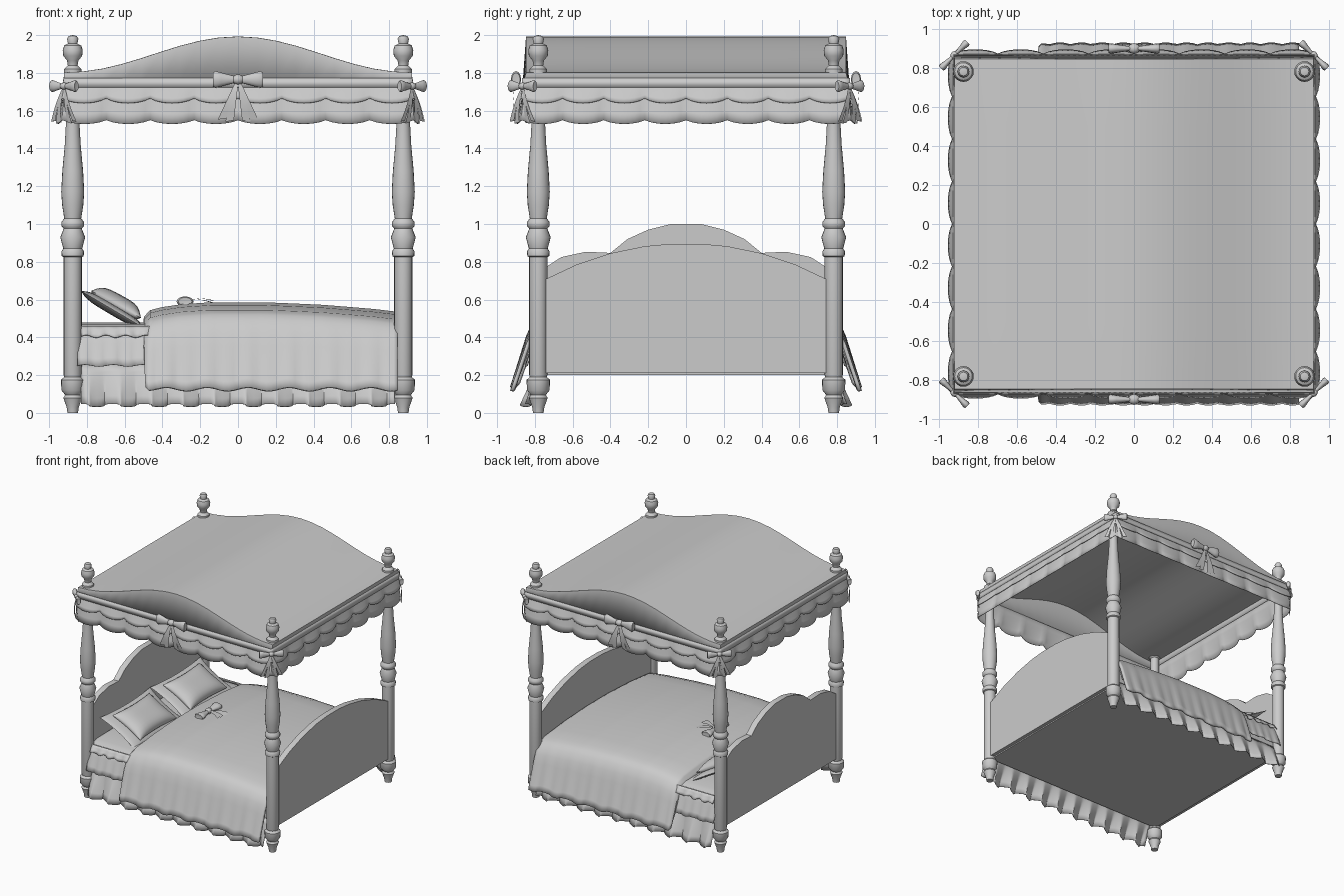
import bpy, bmesh, math
from mathutils import Matrix, Vector

if "Cube" in bpy.data.objects:
    bpy.data.objects.remove(bpy.data.objects["Cube"])

PI = math.pi


def finish(name, bm, angle=40, thick=0, matrix=None):
    bmesh.ops.remove_doubles(bm, verts=bm.verts, dist=1e-4)
    bmesh.ops.recalc_face_normals(bm, faces=bm.faces)
    me = bpy.data.meshes.new(name)
    bm.to_mesh(me)
    bm.free()
    ob = bpy.data.objects.new(name, me)
    bpy.context.collection.objects.link(ob)
    if matrix:
        ob.matrix_world = matrix
    bpy.ops.object.select_all(action='DESELECT')
    ob.select_set(True)
    bpy.context.view_layer.objects.active = ob
    bpy.ops.object.shade_smooth_by_angle(angle=math.radians(angle))
    if thick:
        mod = ob.modifiers.new("thickness", 'SOLIDIFY')
        mod.thickness = thick
        mod.offset = 0
    return ob


def grid(bm, fn, nu, nv):
    """Sheet of quads from fn(u, v), u and v in 0..1."""
    vs = [[bm.verts.new(fn(i / nu, j / nv)) for j in range(nv + 1)] for i in range(nu + 1)]
    for i in range(nu):
        for j in range(nv):
            bm.faces.new((vs[i][j], vs[i + 1][j], vs[i + 1][j + 1], vs[i][j + 1]))


def interp(pts, t):
    """Point at fraction t along a list of evenly weighted points."""
    f = min(max(t, 0), 1) * (len(pts) - 1)
    i = min(int(f), len(pts) - 2)
    return [a + (b - a) * (f - i) for a, b in zip(pts[i], pts[i + 1])]


def sheet(name, fn, nu, nv, thick=0, angle=40):
    bm = bmesh.new()
    grid(bm, fn, nu, nv)
    return finish(name, bm, angle, thick)


def box(name, lo, hi):
    bm = bmesh.new()
    bmesh.ops.create_cube(bm, size=1)
    for v in bm.verts:
        v.co = Vector([l + (c + .5) * (h - l) for c, l, h in zip(v.co, lo, hi)])
    return finish(name, bm, 30)


# turned posts with finials (radius, z)
POST = [(0, 0), (.028, 0), (.032, .03), (.05, .08), (.04, .095), (.06, .12), (.062, .175), (.045, .19),
        (.048, .2), (.048, .825), (.058, .83), (.06, .855), (.05, .87), (.066, .93), (.048, .975),
        (.06, .99), (.06, 1.01), (.045, 1.03), (.056, 1.1), (.061, 1.17), (.055, 1.28), (.042, 1.42),
        (.035, 1.55), (.034, 1.79), (.046, 1.8), (.046, 1.82), (.026, 1.84), (.03, 1.865), (.05, 1.89),
        (.053, 1.92), (.045, 1.945), (.025, 1.955), (.03, 1.98), (.022, 1.995), (0, 2.0)]
for sx, ex in ((-1, "head"), (1, "foot")):
    for sy, ey in ((-1, "front"), (1, "back")):
        bm = bmesh.new()
        n = len(POST) - 1

        def turned(u, v):
            r, z = POST[round(v * n)]
            return (sx * .875 + r * math.cos(2 * PI * u), sy * .782 + r * math.sin(2 * PI * u), z)
        grid(bm, turned, 20, n)
        bmesh.ops.dissolve_degenerate(bm, dist=1e-5, edges=bm.edges)
        finish(f"{ex}_{ey}_post", bm)


# head and foot boards: half outlines (y, z), mirrored and extruded
def board(name, half, x, t=.05):
    pts = half + [(-y, z) for y, z in reversed(half)]
    bm = bmesh.new()
    f = bm.faces.new([bm.verts.new((x - t / 2, y, z)) for y, z in pts])
    ext = bmesh.ops.extrude_face_region(bm, geom=[f])
    for g in ext["geom"]:
        if isinstance(g, bmesh.types.BMVert):
            g.co.x += t
    finish(name, bm, 30)


board("headboard", [(-.76, .21), (-.76, .76), (-.66, .825), (-.53, .853), (-.4, .847),
                    (-.31, .92), (-.2, .97), (-.08, 1.0)], -.875)
board("footboard", [(-.76, .21), (-.76, .7), (-.58, .785), (-.4, .845), (-.22, .882), (-.08, .895)], .875)

# bed base and mattress
box("bed_base", (-.87, -.77, .2), (.87, .77, .26))
box("mattress", (-.85, -.77, .25), (.85, .77, .45))

# sheet over the mattress with hanging sides and a short ruffle
half = [(.84, .25), (.815, .33), (.79, .41), (.765, .45), (.7, .468), (.3, .475)]
SHEET = half + [(-y, z) for y, z in reversed(half)]


def bedsheet(u, v):
    y, z = interp(SHEET, v)
    k = max(0, (.45 - z) / .2)
    w = math.sin(u * 2 * PI * 11)
    return (-.85 + 1.68 * u, y + math.copysign(.01 * k * w, y), z + .005 * k * w)


sheet("bed_sheet", bedsheet, 88, 22, .006)
for s, e in ((-1, "front"), (1, "back")):
    sheet(f"{e}_sheet_ruffle", lambda u, v: (
        -.83 + .5 * u, s * (.785 + .035 * v + .008 * v * math.sin(u * 40)),
        .46 - .055 * v + .007 * v * math.sin(u * 30)), 40, 3, .004)
    # pleated bed skirt
    sheet(f"{e}_bed_skirt", lambda u, v: (
        -.83 + 1.66 * u + .012 * v * math.sin(u * 2 * PI * 20),
        s * (.775 + .075 * v + .028 * v * math.sin(u * 2 * PI * 10)),
        .26 - .22 * v + .008 * v * math.cos(u * 2 * PI * 10)), 120, 5, .005)

# blanket draped over the bed
half = [(.912, .125), (.885, .22), (.86, .31), (.835, .4), (.81, .46), (.77, .51), (.7, .535), (.45, .56), (.15, .575)]
BLANKET = half + [(-y, z) for y, z in reversed(half)]
CROWN = [(-.492, -.1), (-.488, -.07), (-.46, -.04), (-.4, -.025), (-.3, -.01), (-.15, 0), (0, 0), (.15, 0),
         (.3, -.006), (.45, -.013), (.6, -.025), (.72, -.035), (.845, -.05)]


def blanket(u, v):
    x, dz = interp(CROWN, u)
    y, z = interp(BLANKET, v)
    k = min(1, max(0, (.5 - z) / .37))
    wave = math.sin(x * 29) * min(1, u * 4)
    tuck = max(0, 1 - u * 8)
    zz = z + dz * (1 - k) + .01 * k * wave + .035 * k * tuck
    return (x + .02 * k * k * tuck, y * (1 - .03 * tuck) + math.copysign(.01 * k * wave, y), zz)


sheet("blanket", blanket, 72, 34, .02)


# pillows: thin wide ones behind, plump ones in front
def pillow(name, hx, hy, t, loc, tilt):
    bm = bmesh.new()
    for s in (-1, 1):
        def puff(u, v):
            a, b = math.sin((u - .5) * PI), math.sin((v - .5) * PI)
            return (hx * a * (1 - .1 * (1 - b * b)), hy * b * (1 - .07 * (1 - a * a)),
                    s * t * ((1 - a ** 4) * (1 - b ** 4)) ** .6)
        grid(bm, puff, 14, 14)
    finish(name, bm, 60, 0, Matrix.Translation(loc) @ Matrix.Rotation(tilt, 4, 'Y'))


for y, e in ((-.34, "front"), (.34, "back")):
    pillow(f"{e}_large_pillow", .195, .34, .028, (-.665, y, .548), .53)
    pillow(f"{e}_small_pillow", .15, .25, .055, (-.645, y, .575), .5)


# canopy: arched roof with closed front and back
def canopy(u, v):
    end = u < .03 or u > .97
    x = .92 * min(1, max(-1, (u * 20 - 10) / 9))
    top = 1.80 + .19 * (.5 + .5 * math.cos(PI * x / .92)) ** 1.05
    if end:
        top = 1.74
    j = round(v * 12)
    y = (j - 6) / 5 * .845
    if j in (0, 12):
        y, top = math.copysign(.862, y), 1.74
    return (x, y, top)


sheet("canopy_roof", canopy, 20, 12, .006, 30)


# valance strips around the canopy: scalloped layers and a plain band
def strips(name, hx, hy, z0, h, flare, bulge, drop, nv=4):
    bm = bmesh.new()
    for along_x in (True, False):
        for s in (-1, 1):
            def strip(u, v):
                b = abs(math.sin(8 * PI * u)) ** .7
                la, lo = (hx, hy) if along_x else (hy, hx)
                a = (2 * u - 1) * (la + flare * v)
                o = s * (lo + v * (flare + bulge * b))
                z = z0 - v * (h + drop * b)
                return (a, o, z) if along_x else (o, a, z)
            grid(bm, strip, 64, nv)
    finish(name, bm, 35, .005)


strips("lower_valance", .912, .853, 1.74, .19, .018, .022, .02)
strips("upper_valance", .917, .858, 1.74, .075, .014, .022, .025)
strips("canopy_band", .922, .865, 1.772, .05, .004, 0, 0, 1)

# bows: two loops, a knot and two ribbon tails
LOOP = [(.012, 0), (.015, .018), (.05, .026), (.09, .037), (.12, .045), (.132, .036), (.128, 0)]


def bow(name, matrix, tail=.21):
    bm = bmesh.new()
    for s in (-1, 1):
        def loop(u, v):
            x, r = LOOP[round(v * 6)]
            return (s * x, .6 * r * math.cos(2 * PI * u), r * math.sin(2 * PI * u))
        grid(bm, loop, 12, 6)
        for spread in (.35, .7):
            def ribbon(u, v):
                return (s * (.004 + v * tail * spread * .55 + (u - .5) * (.015 + .03 * v)),
                        -.012 * math.sin(v * PI) + .006 * s * v, -v * tail * (1.08 - .15 * spread) - .008 * u)
            grid(bm, ribbon, 2, 6)
    grid(bm, lambda u, v: (
        (v - .5) * .05, .024 * math.cos(2 * PI * u) * (.7 + .45 * math.sin(v * PI)),
        .024 * math.sin(2 * PI * u) * (.7 + .45 * math.sin(v * PI))), 12, 4)
    bmesh.ops.dissolve_degenerate(bm, dist=1e-5, edges=bm.edges)
    finish(name, bm, 50, 0, matrix)


for s, e, rot in ((-1, "front", 0), (1, "back", PI)):
    bow(f"{e}_canopy_bow", Matrix.Translation((0, s * .9, 1.765)) @ Matrix.Rotation(rot, 4, 'Z'))
for sx in (-1, 1):
    for sy in (-1, 1):
        rot = math.atan2(sy, sx) + PI / 2
        bow("corner_bow", Matrix.Translation((sx * .922, sy * .866, 1.73))
            @ Matrix.Rotation(rot, 4, 'Z') @ Matrix.Scale(.72, 4), .26)
lay = Matrix(((0, 0, -1, -.28), (1, 0, 0, 0), (0, -1, 0, .59), (0, 0, 0, 1)))
bow("blanket_bow", lay, .14)
